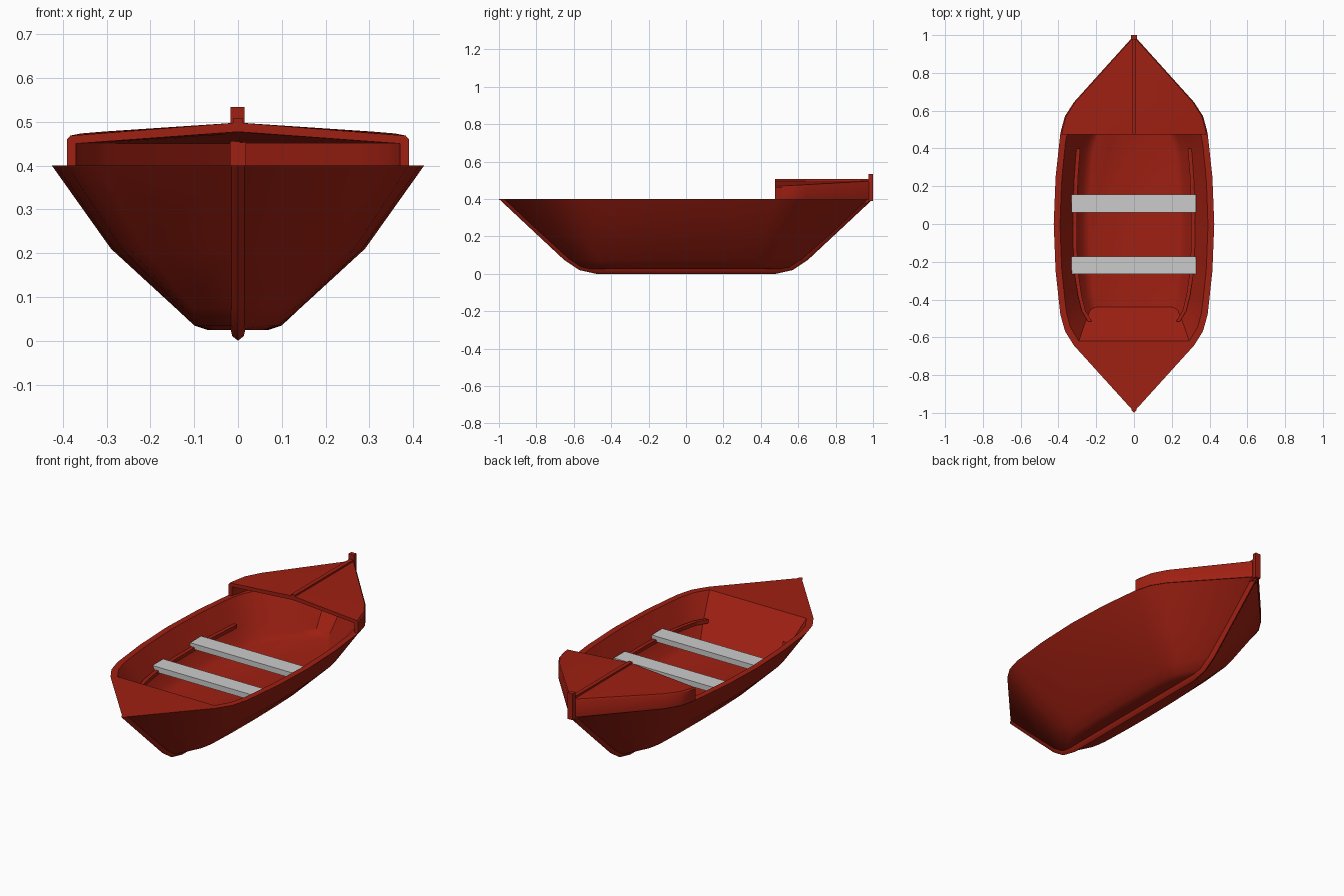
import bpy, bmesh, math

if "Cube" in bpy.data.objects:
    bpy.data.objects.remove(bpy.data.objects["Cube"])

red = bpy.data.materials.new("red_paint")
red.diffuse_color = (0.345, 0.014, 0.006, 1)
red.use_nodes = True
red.node_tree.nodes["Principled BSDF"].inputs["Base Color"].default_value = red.diffuse_color

# Half outline of the rim from amidships to the tip: (half width, y)
OUTLINE = [(0.425, 0), (0.415, 0.25), (0.39, 0.48), (0.365, 0.57),
           (0.318, 0.645), (0.02, 0.975)]
TIP = OUTLINE[-1][1]


def width_at(t):
    """Fraction of full half width at t = y / half length."""
    y = min(abs(t), 1) * TIP
    for (x0, y0), (x1, y1) in zip(OUTLINE, OUTLINE[1:]):
        if y <= y1 + 1e-6:
            return (x0 + (x1 - x0) * (y - y0) / (y1 - y0)) / 0.425


def activate(ob):
    bpy.ops.object.select_all(action='DESELECT')
    ob.select_set(True)
    bpy.context.view_layer.objects.active = ob


def smooth_shade(ob, angle=40):
    activate(ob)
    bpy.ops.object.shade_smooth_by_angle(angle=math.radians(angle))


def loft(name, rings, mat=red, smooth=False):
    """Skin closed rings and cap both ends."""
    bm = bmesh.new()
    vs = [[bm.verts.new(p) for p in r] for r in rings]
    n = len(vs[0])
    for a, b in zip(vs, vs[1:]):
        for i in range(n):
            j = (i + 1) % n
            bm.faces.new((a[i], a[j], b[j], b[i]))
    bm.faces.new(vs[0])
    bm.faces.new(vs[-1])
    bmesh.ops.recalc_face_normals(bm, faces=bm.faces)
    me = bpy.data.meshes.new(name)
    bm.to_mesh(me)
    bm.free()
    ob = bpy.data.objects.new(name, me)
    bpy.context.collection.objects.link(ob)
    if mat:
        me.materials.append(mat)
    if smooth:
        smooth_shade(ob)
    return ob


def box(name, x0, x1, y0, y1, z0, z1, mat=red):
    return loft(name, [[(x0, y0, z), (x1, y0, z), (x1, y1, z), (x0, y1, z)]
                       for z in (z0, z1)], mat=mat)


def mirrored_ring(half, z):
    return [(x, y, z) for x, y in half] + [(-x, y, z) for x, y in reversed(half)]


# Hull shell: (z, half width, half length, extra fullness of the ends)
stations = [y / TIP for _, y in OUTLINE]
ts = [-t for t in reversed(stations[1:])] + stations
levels = [(0.025, 0.07, 0.53, 0.4), (0.035, 0.10, 0.575, 0.4),
          (0.075, 0.143, 0.63, 0.36), (0.21, 0.29, 0.77, 0.22), (0.4, 0.425, 0.972, 0)]
hull = loft("hull", [mirrored_ring([(w * width_at(t), l * t * (1 + f * (1 - abs(t))))
                                    for t in ts], z) for z, w, l, f in levels])

# Hollow inside: (z, half width, half length, y of sloping rear wall)
cavity = [(0.19, 0.237, 0.75, -0.44), (0.197, 0.255, 0.76, -0.446),
          (0.213, 0.276, 0.775, -0.46), (0.27, 0.314, 0.82, -0.508),
          (0.4, 0.392, 0.935, -0.62), (0.45, 0.392, 0.935, -0.62)]
rings = []
for z, w, l, back in cavity:
    ys = [back + (0.95 * l - back) * i / 20 for i in range(21)]
    rings.append(mirrored_ring([(w * width_at(y / l), y) for y in ys], z))
cutter = loft("hollow_cutter", rings)
mod = hull.modifiers.new("hollow", 'BOOLEAN')
mod.operation = 'DIFFERENCE'
mod.solver = 'EXACT'
mod.object = cutter
activate(hull)
bpy.ops.object.modifier_apply(modifier="hollow")
bpy.data.objects.remove(cutter)
smooth_shade(hull)

# Keel running from stem to stern: outer edge (y, z) and inward direction
half_keel = [(1.0, 0.4, -0.05, 0), (0.65, 0.073, -0.03, 0.03),
             (0.57, 0.02, -0.02, 0.03), (0.48, 0.0, 0, 0.035)]
path = half_keel + [(-y, z, -dy, dz) for y, z, dy, dz in reversed(half_keel)]
section = [(-0.019, 1), (-0.013, 0.3), (0, 0), (0.013, 0.3), (0.019, 1)]
loft("keel", [[(x, y + dy * k, z + dz * k) for x, k in section]
              for y, z, dy, dz in path], smooth=True)

# Open-backed bow canopy: outer skin with rising eaves, inner skin with level eaves
plan = [(0.39, 0.475), (0.385, 0.5), (0.366, 0.57), (0.318, 0.645), (0.018, 0.978)]
sections = []
for x, y in plan:
    k = (y - 0.475) / 0.5
    eave = 0.468 + 0.027 * k
    xi, yi = max(x - 0.02, 0.006), y - 0.02 * k
    ridge = 0.477 - 0.024 * k
    sections.append([(x, y, 0.398), (x, y, eave - 0.008), (x - 0.007, y, eave),
                     (0, y, 0.498), (-x + 0.007, y, eave), (-x, y, eave - 0.008),
                     (-x, y, 0.398), (-xi, yi, 0.398), (-xi, yi, 0.45),
                     (0, yi, ridge), (xi, yi, 0.45), (xi, yi, 0.398)])
loft("bow_canopy", sections, smooth=True)

# Ridge strip, bow post and its inner block
box("canopy_ridge", -0.011, 0.011, 0.475, 0.98, 0.485, 0.507)
box("bow_post", -0.017, 0.015, 0.976, 1.0, 0.39, 0.534)
box("stem_block", -0.018, 0.018, 0.91, 0.975, 0.38, 0.475)

# Seats
for name, y0, y1 in (("front_seat", -0.265, -0.172), ("rear_seat", 0.06, 0.155)):
    box(name, -0.33, 0.327, y0, y1, 0.285, 0.315, mat=None)

# Seat support rails along both sides
rail = [(0.296, 0.4), (0.307, 0.25), (0.314, 0.08), (0.314, -0.1), (0.307, -0.25),
        (0.288, -0.38), (0.268, -0.46), (0.235, -0.515)]
for name, s in (("right_rail", 1), ("left_rail", -1)):
    loft(name, [[(s * (x + dx), y, 0.286 + dz) for dx, dz in
                 ((-0.011, -0.01), (0.009, -0.01), (0.009, 0.01), (-0.011, 0.01))]
                for x, y in rail])
